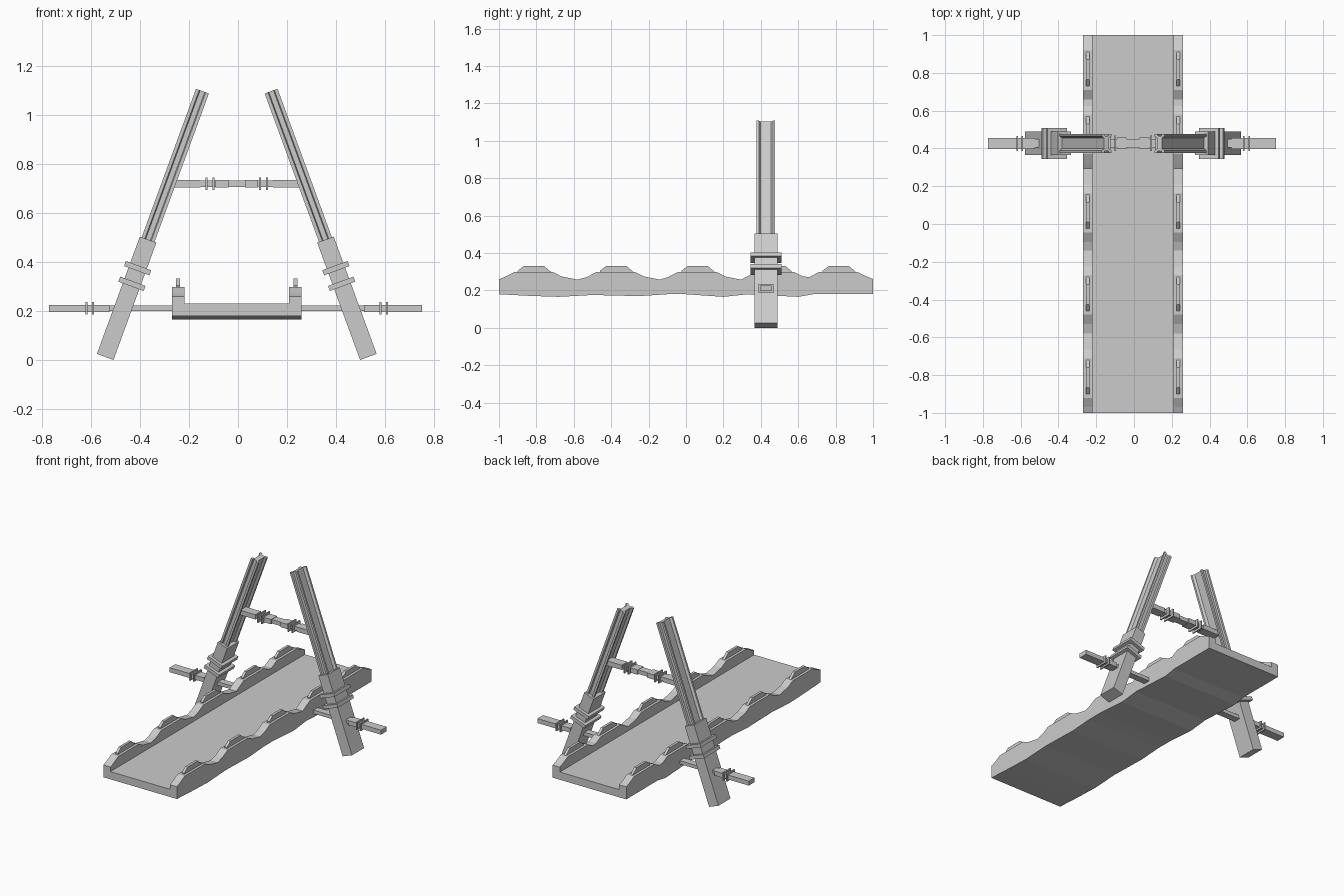
import bpy, bmesh, math
from mathutils import Matrix

if "Cube" in bpy.data.objects:
    bpy.data.objects.remove(bpy.data.objects["Cube"])

CX, CY = -0.005, 0.427     # symmetry plane and frame position
TILT = math.radians(20.1)


def prism(name, pts, axis, a, b, mat=Matrix()):
    """Extrude a 2D profile from a to b: along x (pts = y,z) or z (pts = x,y)."""
    bm = bmesh.new()
    place = (lambda p, t: (t, p[0], p[1])) if axis == 'x' else (lambda p, t: (p[0], p[1], t))
    lo = [bm.verts.new(place(p, a)) for p in pts]
    hi = [bm.verts.new(place(p, b)) for p in pts]
    bm.faces.new(lo[::-1])
    bm.faces.new(hi)
    n = len(pts)
    for i in range(n):
        j = (i + 1) % n
        bm.faces.new((lo[i], lo[j], hi[j], hi[i]))
    bm.transform(mat)
    bmesh.ops.recalc_face_normals(bm, faces=bm.faces)
    me = bpy.data.meshes.new(name)
    bm.to_mesh(me)
    bm.free()
    ob = bpy.data.objects.new(name, me)
    bpy.context.collection.objects.link(ob)
    return ob


def rect(w, h, cx=0, cy=0):
    return [(cx + i * w / 2, cy + j * h / 2) for i, j in ((-1, -1), (1, -1), (1, 1), (-1, 1))]


# Deck: wavy underside, flat floor
under = [(-1, .18), (-.83, .171), (-.68, .166), (-.5, .176), (-.25, .17), (-.1, .18), (0, .18),
         (.2, .166), (.33, .18), (.6, .166), (.68, .18), (1, .18)]
prism("deck_floor", under + [(1, .23), (-1, .23)], 'x', CX - .22, CX + .22)

# Side rails: repeated humps, each topped by a thin fin
starts = (-.92, -.48, -.045, .37, .71)
top = [(-1, .26)]
for s in starts:
    top += [(s - .05, .272), (s, .298), (s + .21, .298), (s + .255, .275)]
    if s < .3:
        top += [(s + .30, .266), (s + .34, .258)]
top += [(1, .262)]
for side, s in (("left", -1), ("right", 1)):
    prism("rail_" + side, under + top[::-1], 'x', CX + s * .214, CX + s * .265)
    for k, y in enumerate(starts):
        fin = [(y + .02, .29), (y + .02, .305), (y + .055, .332), (y + .16, .332), (y + .20, .298), (y + .20, .29)]
        prism(f"rail_fin_{side}_{k}", fin, 'x', CX + s * .2395 - .0085, CX + s * .2395 + .0085)

# Grooved section of the upper beams
quarter = [(.010, .040), (.014, .050), (.028, .050), (.028, .038), (.014, .028)]
beam = (quarter + [(x, -y) for x, y in quarter[::-1]]
        + [(-x, -y) for x, y in quarter] + [(-x, y) for x, y in quarter[::-1]])

for side, s in (("left", -1), ("right", 1)):
    # Leaning legs with collars
    m = (Matrix.Translation((CX, CY, 0)) @ Matrix.Diagonal((-s, 1, 1, 1))
         @ Matrix.Translation((-.5375, 0, .0126)) @ Matrix.Rotation(TILT, 4, 'Y'))
    prism("lower_leg_" + side, rect(.072, .124), 'z', 0, .51, m)
    prism("upper_beam_" + side, beam, 'z', .49, 1.156, m)
    for k, h in enumerate((.318, .386)):
        prism(f"leg_collar_{side}_{k}", rect(.11, .165), 'z', h - .011, h + .011, m)

    # Horizontal side bar with rings
    def bar(name, w, h, z, a, b):
        prism(name + side, rect(w, h, CY, z), 'x', s * a + CX, s * b + CX)
    end = .762 + s * .005
    bar("side_bar_end_", .058, .029, .211, .60, end - s * .01)
    bar("side_bar_sleeve_", .05, .025, .211, .59, .63)
    bar("side_bar_shoulder_", .058, .029, .211, .52, .60)
    bar("side_bar_inner_", .044, .023, .211, .25, .54)
    for k, x in enumerate((.587, .614)):
        bar(f"side_bar_ring_{k}_", .08, .05, .211, x - .004, x + .004)

    # Upper cross bar with rings
    bar("cross_bar_outer_", .058, .031, .72, .148, .27)
    bar("cross_bar_neck_", .046, .026, .72, .085, .15)
    bar("cross_bar_shoulder_", .062, .031, .72, .034, .086)
    for k, x in enumerate((.095, .124)):
        bar(f"cross_bar_ring_{k}_", .082, .052, .72, x - .004, x + .004)
prism("cross_bar_middle", rect(.046, .026, CY, .72), 'x', CX - .036, CX + .036)
